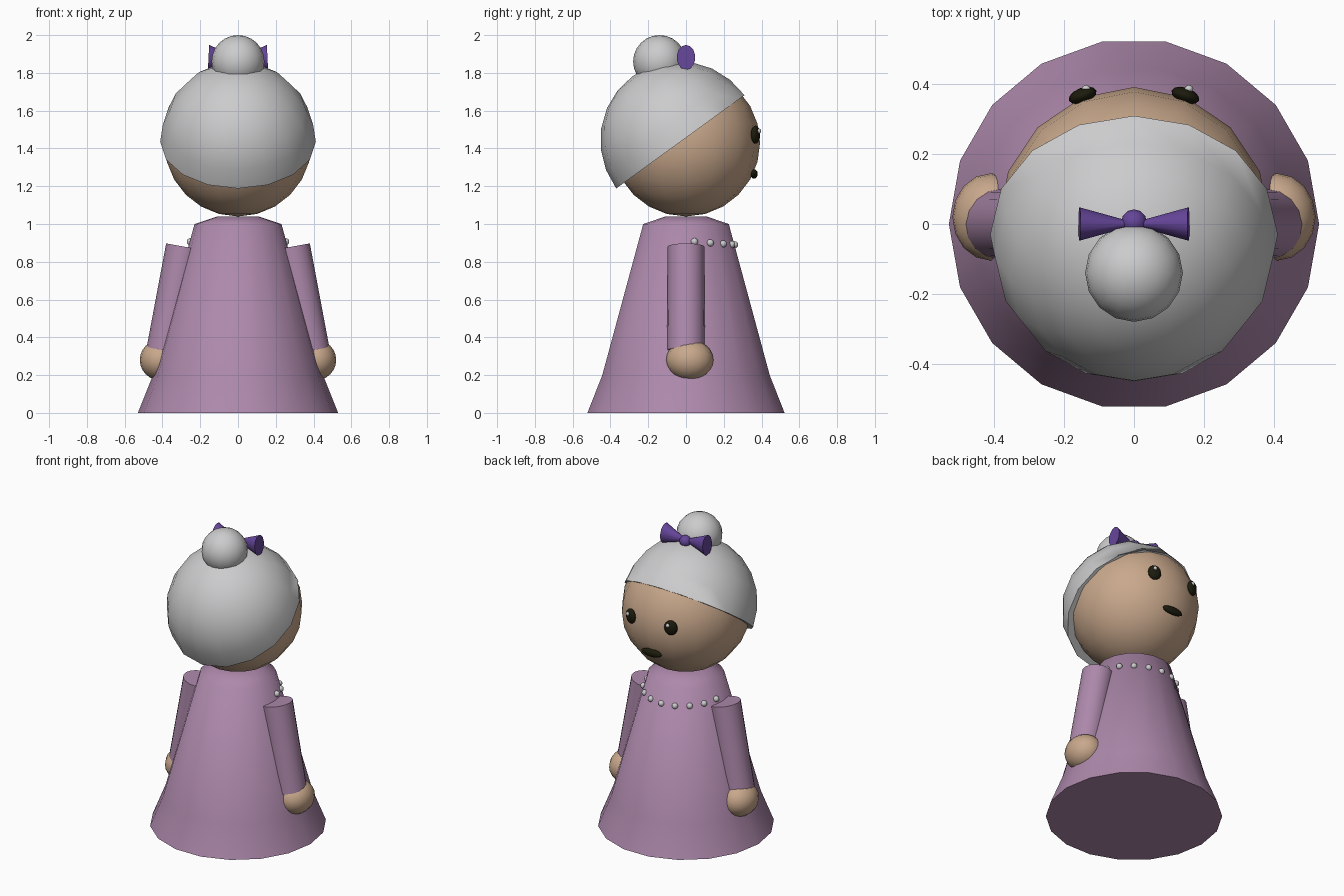
import bpy, bmesh, math
from mathutils import Matrix, Vector

cube = bpy.data.objects.get("Cube")
if cube:
    bpy.data.objects.remove(cube, do_unlink=True)


def material(name, rgb):
    m = bpy.data.materials.new(name)
    m.use_nodes = True
    color = (*rgb, 1)
    m.diffuse_color = color
    m.node_tree.nodes["Principled BSDF"].inputs["Base Color"].default_value = color
    return m


mauve = material("mauve dress", (0.42, 0.25, 0.41))
skin = material("warm skin", (0.58, 0.39, 0.26))
silver = material("silver grey", (0.6, 0.6, 0.61))
violet = material("violet ribbon", (0.13, 0.06, 0.32))
dark = material("near black", (0.012, 0.011, 0.004))


def finish(bm, name, mat, angle=60):
    bmesh.ops.recalc_face_normals(bm, faces=bm.faces)
    mesh = bpy.data.meshes.new(name)
    bm.to_mesh(mesh)
    bm.free()
    mesh.materials.append(mat)
    obj = bpy.data.objects.new(name, mesh)
    bpy.context.collection.objects.link(obj)
    bpy.ops.object.select_all(action='DESELECT')
    obj.select_set(True)
    bpy.context.view_layer.objects.active = obj
    bpy.ops.object.shade_smooth_by_angle(angle=math.radians(angle))
    return obj


def ellipsoid(name, mat, center, size, segments=16, rings=12, rot=None, half=False):
    bm = bmesh.new()
    bmesh.ops.create_uvsphere(bm, u_segments=segments, v_segments=rings, radius=1)
    if half:
        # Keep the upper half and close its rim
        cut = bmesh.ops.bisect_plane(bm, geom=bm.verts[:] + bm.edges[:] + bm.faces[:],
                                     plane_co=(0, 0, 0), plane_no=(0, 0, 1), clear_inner=True)
        bmesh.ops.contextual_create(bm, geom=[e for e in bm.edges if e.is_boundary])
    place = Matrix.Translation(center) @ (rot or Matrix()) @ Matrix.Diagonal((*size, 1))
    bmesh.ops.transform(bm, matrix=place, verts=bm.verts)
    return finish(bm, name, mat)


def tube(name, mat, start, end, r1, r2, segments=16, squash=1):
    # Capped cylinder or cone between two points
    a, b = Vector(start), Vector(end)
    bm = bmesh.new()
    bmesh.ops.create_cone(bm, cap_ends=True, segments=segments, radius1=r1, radius2=r2,
                          depth=(b - a).length)
    turn = (b - a).to_track_quat('Z', 'Y').to_matrix().to_4x4()
    bmesh.ops.transform(bm, matrix=Matrix.Translation((a + b) / 2) @ turn, verts=bm.verts)
    for v in bm.verts:
        v.co.y *= squash
    return finish(bm, name, mat)


# Dress: profile of (radius, height) turned around the z axis
SIDES = 18
bm = bmesh.new()
rings = []
for r, z in [(0.53, 0), (0.45, 0.2), (0.23, 1.0), (0.11, 1.04)]:
    rings.append([bm.verts.new((r * math.cos(i * math.tau / SIDES),
                                r * math.sin(i * math.tau / SIDES), z)) for i in range(SIDES)])
for low, high in zip(rings, rings[1:]):
    for i in range(SIDES):
        j = (i + 1) % SIDES
        bm.faces.new((low[i], low[j], high[j], high[i]))
bm.faces.new(rings[0])
bm.faces.new(rings[-1])
finish(bm, "dress", mauve)

# Head, tilted hair cap and bun
ellipsoid("head", skin, (0, 0, 1.43), (0.39, 0.392, 0.39))
tilt = Matrix.Rotation(math.radians(36), 4, 'X')
ellipsoid("hair", silver, (0, -0.03, 1.435), (0.412, 0.42, 0.43), rot=tilt, half=True)
ellipsoid("hair_bun", silver, (0, -0.14, 1.86), (0.14, 0.14, 0.14))

# Ribbon bow
ellipsoid("bow_knot", violet, (0, 0.005, 1.87), (0.037, 0.037, 0.037), 12, 8)

# Mirrored parts
for side, s in (("left", 1), ("right", -1)):
    tube(f"{side}_bow_loop", violet, (0.015 * s, 0, 1.875), (0.156 * s, 0, 1.882),
         0.012, 0.066, 14, squash=0.74)
    tube(f"{side}_sleeve", mauve, (0.285 * s, 0, 0.88), (0.385 * s, 0, 0.33), 0.097, 0.1)
    ellipsoid(f"{side}_hand", skin, (0.41 * s, 0.02, 0.28), (0.11, 0.125, 0.108))
    yaw = Matrix.Rotation(math.radians(-20 * s), 4, 'Z')
    ellipsoid(f"{side}_eye", dark, (0.147 * s, 0.368, 1.473), (0.042, 0.022, 0.048), 12, 8, yaw)
    ellipsoid(f"{side}_eye_glint", silver, (0.147 * s + 0.01, 0.387, 1.492),
              (0.013, 0.011, 0.013), 8, 6)

# Mouth
ellipsoid("mouth", dark, (0, 0.36, 1.265), (0.075, 0.02, 0.025), 12, 8)

# Pearl necklace along the face side of the dress
for k in range(9):
    a = math.radians(10 + 20 * k)
    ellipsoid(f"pearl_{k + 1}", silver,
              (0.257 * math.cos(a), 0.257 * math.sin(a), 0.91 - 0.02 * math.sin(a)),
              (0.019, 0.019, 0.019), 10, 8)
